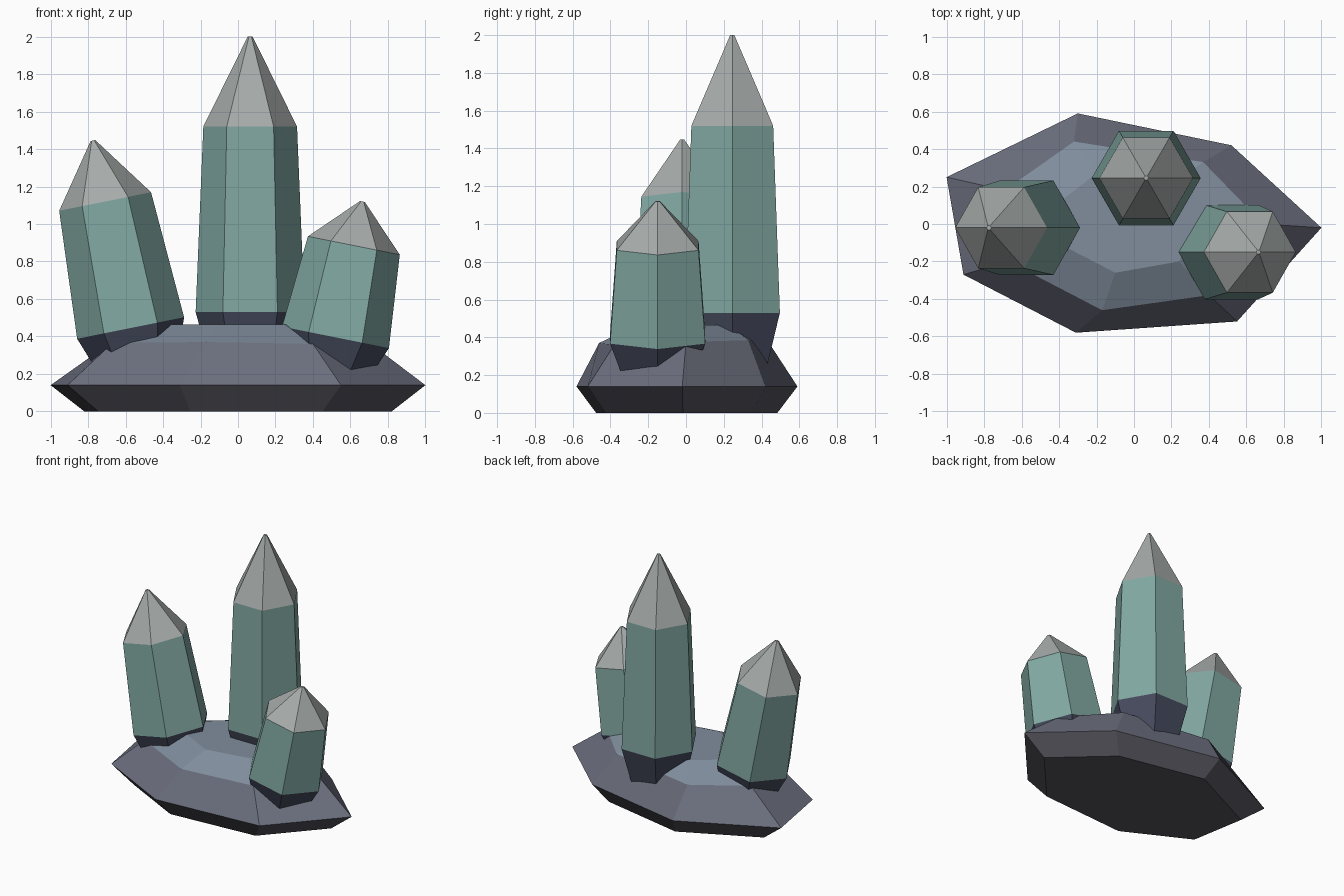
import bpy, bmesh
from math import cos, sin, pi
from mathutils import Vector

if "Cube" in bpy.data.objects:
    bpy.data.objects.remove(bpy.data.objects["Cube"])


def material(name, rgb):
    m = bpy.data.materials.new(name)
    m.diffuse_color = (*rgb, 1)
    m.use_nodes = True
    m.node_tree.nodes["Principled BSDF"].inputs["Base Color"].default_value = m.diffuse_color
    return m


plateau = material("plateau_stone", (0.22, 0.27, 0.34))
side = material("side_stone", (0.15, 0.16, 0.21))
under = material("under_stone", (0.09, 0.09, 0.11))
foot = material("crystal_foot", (0.06, 0.07, 0.11))
body = material("crystal_body", (0.22, 0.39, 0.36))
tip = material("crystal_tip", (0.38, 0.41, 0.40))


def loft(name, rings, mats):
    """Skin stacked rings; one material per band, caps take the end bands."""
    bm = bmesh.new()
    loops = [[bm.verts.new(p) for p in ring] for ring in rings]
    n = len(loops[0])
    bm.faces.new(loops[0]).material_index = 0
    for k in range(len(loops) - 1):
        lo, hi = loops[k], loops[k + 1]
        for i in range(n):
            j = (i + 1) % n
            bm.faces.new((lo[i], lo[j], hi[j], hi[i])).material_index = k
    bm.faces.new(loops[-1]).material_index = len(mats) - 1
    bmesh.ops.recalc_face_normals(bm, faces=bm.faces)
    me = bpy.data.meshes.new(name)
    bm.to_mesh(me)
    bm.free()
    for m in mats:
        me.materials.append(m)
    ob = bpy.data.objects.new(name, me)
    bpy.context.collection.objects.link(ob)


# Rock base: seven-sided irregular outline, widest a little above the ground
rim = [(-1, .25), (-.30, .59), (.52, .42), (1, -.02), (.55, -.52), (-.31, -.58), (-.91, -.27)]
shoulder = [(-.69, .18, .36), (-.32, .44, .37), (.37, .33, .385), (.69, 0, .375),
            (.40, -.38, .36), (-.17, -.46, .37), (-.67, -.20, .365)]
crown = [(-.42, .10), (-.20, .27), (.22, .23), (.40, .08), (.24, -.20), (-.10, -.26), (-.37, -.12)]
loft("rock_base", [
    [(x * .82, y * .82, 0) for x, y in rim],
    [(x, y, .14) for x, y in rim],
    shoulder,
    [(x, y, .465) for x, y in crown],
], [under, side, plateau])


# Crystals: tapered hexagonal prisms with a dark foot and a pointed tip
def crystal(name, base, top, point, foot_len):
    base, top, point = Vector(base), Vector(top), Vector(point)
    axis = (top - base).normalized()
    u = Vector((0, 1, 0)).cross(axis).normalized()
    v = axis.cross(u)
    stations = [(base - axis * foot_len, .18), (base, .291), (top, .25), (point, .013)]
    loft(name, [[c + (u * cos(i * pi / 3) + v * sin(i * pi / 3)) * r for i in range(6)]
                for c, r in stations], [foot, body, tip])


crystal("tall_crystal", (.065, .245, .53), (.065, .245, 1.52), (.065, .245, 2.0), .40)
crystal("left_crystal", (-.573, -.02, .445), (-.709, -.02, 1.12), (-.774, -.02, 1.445), .30)
crystal("right_crystal", (.52, -.15, .395), (.618, -.15, .885), (.664, -.15, 1.12), .27)
